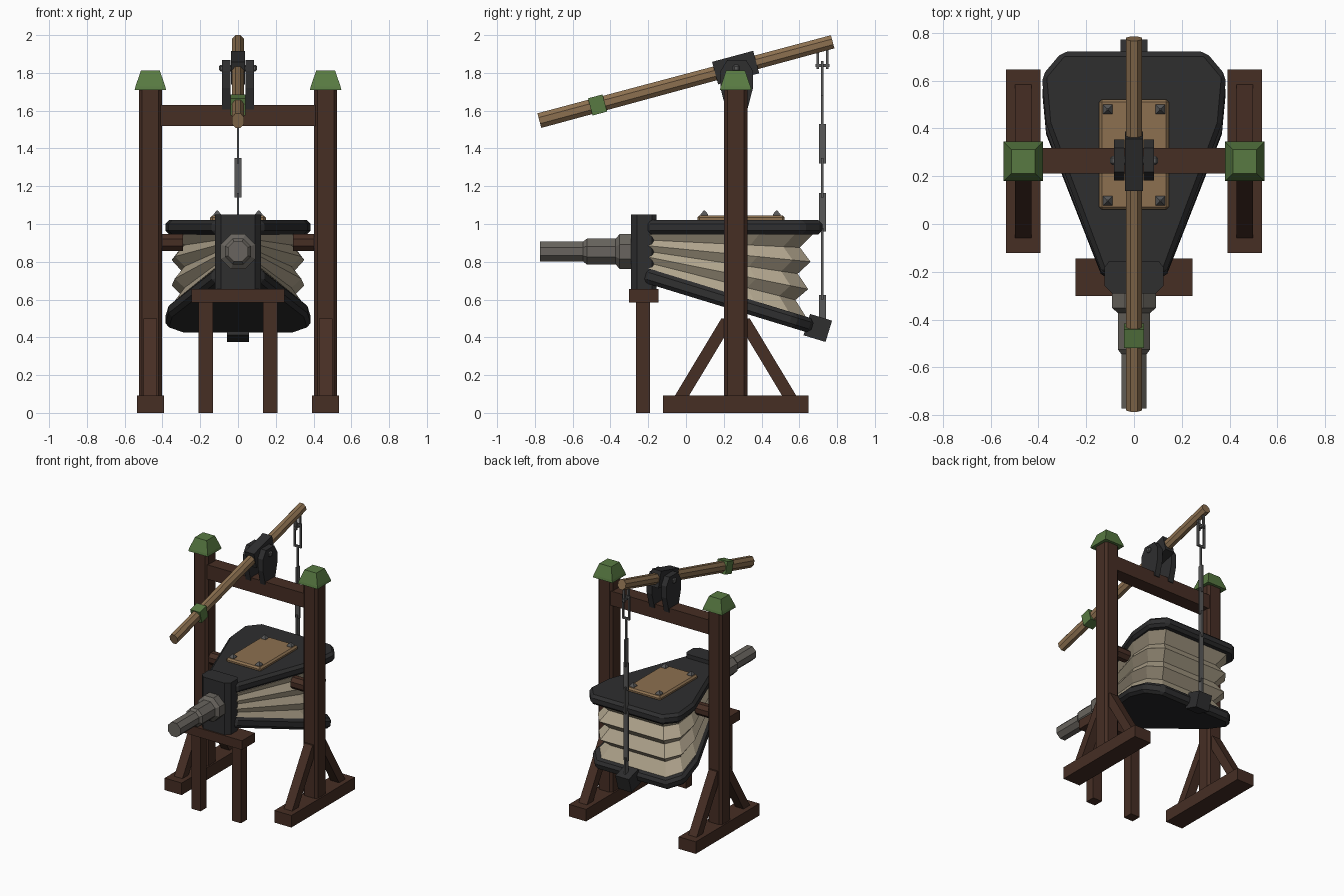
import bpy, bmesh, math
from mathutils import Matrix, Vector

cube = bpy.data.objects.get("Cube")
if cube:
    bpy.data.objects.remove(cube, do_unlink=True)


def material(name, *rgb):
    col = [(c / 255 / 12.92) if c < 10 else ((c / 255 + 0.055) / 1.055) ** 2.4 for c in rgb] + [1]
    m = bpy.data.materials.new(name)
    m.use_nodes = True
    m.diffuse_color = col
    bsdf = m.node_tree.nodes["Principled BSDF"]
    bsdf.inputs["Base Color"].default_value = col
    bsdf.inputs["Roughness"].default_value = 0.9
    return m


DARK_WOOD = material("dark wood", 70, 46, 36)
LIGHT_WOOD = material("light wood", 140, 112, 80)
IRON = material("black iron", 46, 46, 47)
STEEL = material("grey steel", 104, 100, 94)
CHAIN = material("chain grey", 88, 88, 88)
LEATHER = material("cream leather", 174, 162, 139)
GREEN = material("green paint", 88, 122, 66)


def finish(name, bm, mat, bevel=0, matrix=None):
    if matrix:
        bm.transform(matrix)
    bmesh.ops.recalc_face_normals(bm, faces=bm.faces)
    mesh = bpy.data.meshes.new(name)
    bm.to_mesh(mesh)
    bm.free()
    mesh.materials.append(mat)
    ob = bpy.data.objects.new(name, mesh)
    bpy.context.collection.objects.link(ob)
    if bevel:
        mod = ob.modifiers.new("chamfer", "BEVEL")
        mod.width, mod.segments, mod.limit_method = bevel, 1, "ANGLE"
    return ob


def box(name, x, y, z, mat, bevel=0, matrix=None):
    """Box given by its (low, high) range on each axis."""
    bm = bmesh.new()
    bmesh.ops.create_cube(bm, size=1)
    for v in bm.verts:
        v.co = [lo + (c + 0.5) * (hi - lo) for c, (lo, hi) in zip(v.co, (x, y, z))]
    return finish(name, bm, mat, bevel, matrix)


def loft(name, rings, mat, bevel=0, matrix=None):
    """Skin a list of equal-length rings and cap both ends."""
    bm = bmesh.new()
    rows = [[bm.verts.new(p) for p in ring] for ring in rings]
    n = len(rows[0])
    for a, b in zip(rows, rows[1:]):
        for i in range(n):
            bm.faces.new((a[i], a[(i + 1) % n], b[(i + 1) % n], b[i]))
    bm.faces.new(rows[0])
    bm.faces.new(rows[-1])
    return finish(name, bm, mat, bevel, matrix)


def octagon(y, rx, rz):
    """Flat-topped octagon across the y axis, sized by its flats."""
    k = 1 / math.cos(math.pi / 8)
    angles = [(i + 0.5) * math.pi / 4 for i in range(8)]
    return [(rx * k * math.cos(a), y, rz * k * math.sin(a)) for a in angles]


def square(h, z):
    return [(-h, -h, z), (h, -h, z), (h, h, z), (-h, h, z)]


POST_Y = 0.2625

# Side frames
for side, s in (("left", 1), ("right", -1)):
    at = Matrix.Translation((s * 0.464, POST_Y, 0))
    box(side + "_foot", (-0.072, 0.072), (-0.383, 0.385), (0, 0.092), DARK_WOOD, 0, at)
    box(side + "_post", (-0.061, 0.061), (-0.062, 0.062), (0.05, 1.73), DARK_WOOD, 0.018, at)
    loft(side + "_post_cap", [square(0.083, 1.71), square(0.079, 1.728), square(0.05, 1.812)],
         GREEN, 0, at)
    for end, e in (("back", 1), ("front", -1)):
        # Sheared box running from the foot up to the post
        brace = [[(x, e * y, z) for x in (-0.035, 0.035) for y in ys][::1] for ys, z in
                 (((0.25, 0.325), 0.085), ((0.0, 0.075), 0.5))]
        brace = [[r[0], r[1], r[3], r[2]] for r in brace]
        loft(f"{side}_{end}_brace", brace, DARK_WOOD, 0, at)
    # Axle stub holding the bellows
    loft(side + "_axle", [octagon(0, 0.044, 0.044), octagon(0.12, 0.044, 0.044)], DARK_WOOD, 0,
         Matrix.Translation((s * 0.41, POST_Y, 0.902)) @ Matrix.Rotation(s * math.pi / 2, 4, "Z"))

box("cross_beam", (-0.42, 0.42), (0.212, 0.318), (1.52, 1.63), DARK_WOOD)

# Front trestle
box("trestle_top", (-0.245, 0.245), (-0.302, -0.145), (0.585, 0.655), DARK_WOOD)
for side, s in (("left", 1), ("right", -1)):
    box(side + "_trestle_leg", sorted((s * 0.132, s * 0.21)), (-0.264, -0.19), (0, 0.6), DARK_WOOD)

# Nozzle block and stepped pipe
block = [(0.09, -0.292), (0.123, -0.26), (0.123, -0.18), (0.105, -0.157)]
block += [(-x, y) for x, y in reversed(block)]
loft("nozzle_block", [[(x, y, z) for x, y in block] for z in (0.655, 1.05)], IRON)
steps = [(-0.28, 0.092), (-0.352, 0.092), (-0.372, 0.068), (-0.525, 0.068),
         (-0.545, 0.053), (-0.772, 0.053)]
loft("nozzle_pipe", [octagon(y, r, r) for y, r in steps], STEEL, 0,
     Matrix.Translation((0, 0, 0.854)))

# Bellows boards: one outline, measured from the hinge line
HINGE = -0.21
half = [(0.132, 0), (0.368, 0.63), (0.386, 0.83), (0.3, 0.932)]
outline = half + [(-x, d) for x, d in reversed(half)]
TILT = Matrix.Translation((0, HINGE, 0.768)) @ Matrix.Rotation(math.radians(-17), 4, "X")
FLAT = Matrix.Translation((0, HINGE, 0.945))
for name, place, zs in (("top_board", FLAT, (0, 0.075)), ("bottom_board", TILT, (0, -0.078))):
    loft(name, [[(x, d, z) for x, d in outline] for z in zs], IRON, 0.02, place)

# Pleated leather, blended between the two board planes
FOLDS = 6
pleats = []
for k in range(FOLDS + 1):
    t = k / FOLDS
    sx, sd = (0.77, 0.875) if k % 2 else (0.91, 0.945)
    ring = [Vector((x * sx, 0.03 + d * sd - 0.03 * sd, 0)) for x, d in outline]
    pleats.append([(FLAT @ p).lerp(TILT @ p, t) for p in ring])
loft("bellows_leather", pleats, LEATHER)

# Pull block at the end of the lower board
box("pull_block", (-0.057, 0.057), (0.9, 1.022), (-0.098, 0.02), IRON, 0, TILT)

# Lid plate with corner studs
box("lid_plate", (-0.147, 0.147), (0.06, 0.522), (1.01, 1.046), LIGHT_WOOD, 0.012)
for x in (-0.11, 0.11):
    for y in (0.097, 0.48):
        loft("plate_stud", [square(0.021, 1.04), square(0.019, 1.052), square(0.003, 1.072)],
             CHAIN, 0, Matrix.Translation((x, y, 0)))

# Lever, its grip band and pivot sleeve share one tilted frame
LEVER = Matrix.Translation((0, 0, 1.756)) @ Matrix.Rotation(math.radians(15.04), 4, "X")
loft("lever_pole", [octagon(-0.804, 0.033, 0.04), octagon(0.804, 0.033, 0.036)],
     LIGHT_WOOD, 0, LEVER)
box("lever_band", (-0.041, 0.041), (-0.525, -0.445), (-0.047, 0.047), GREEN, 0, LEVER)
box("pivot_sleeve", (-0.038, 0.038), (0.16, 0.385), (-0.06, 0.063), IRON, 0, LEVER)

# Pivot cheeks and bolt
cheek = [(0.055, 1.6), (0.086, 1.72), (0.086, 1.81), (0.05, 1.868)]
cheek += [(-y, z) for y, z in reversed(cheek)]
for side, s in (("left", 1), ("right", -1)):
    loft(side + "_pivot_cheek", [[(s * x, POST_Y + 0.006 + y, z) for y, z in cheek]
                                 for x in (0.04, 0.084)], IRON)
box("pivot_bolt", (-0.1, 0.1), (0.248, 0.284), (1.807, 1.843), CHAIN, 0.008)

# Shackle under the lever tip
CY = 0.722
for y in (CY - 0.024, CY + 0.026):
    box("shackle_side", (-0.008, 0.008), (y - 0.007, y + 0.007), (1.82, 1.94), CHAIN)
box("shackle_pin", (-0.01, 0.01), (CY - 0.036, CY + 0.038), (1.832, 1.848), CHAIN)

# Open top link
for x in (-0.026, 0.026):
    box("link_side", (x - 0.007, x + 0.007), (CY - 0.007, CY + 0.007), (1.68, 1.86), CHAIN)
for z in (1.68, 1.848):
    box("link_end", (-0.033, 0.033), (CY - 0.007, CY + 0.007), (z, z + 0.014), CHAIN)

# Alternating flat chain bars: (low, high, half width in x, half width in y)
THIN, WIDE = 0.006, 0.018
for lo, hi, hx, hy in ((1.5, 1.69, THIN, THIN), (1.32, 1.53, THIN, WIDE),
                       (1.14, 1.35, WIDE, THIN), (0.96, 1.165, THIN, WIDE),
                       (0.6, 0.98, WIDE, THIN), (0.5, 0.625, THIN, WIDE)):
    box("chain_bar", (-hx, hx), (CY - hy, CY + hy), (lo, hi), CHAIN)
